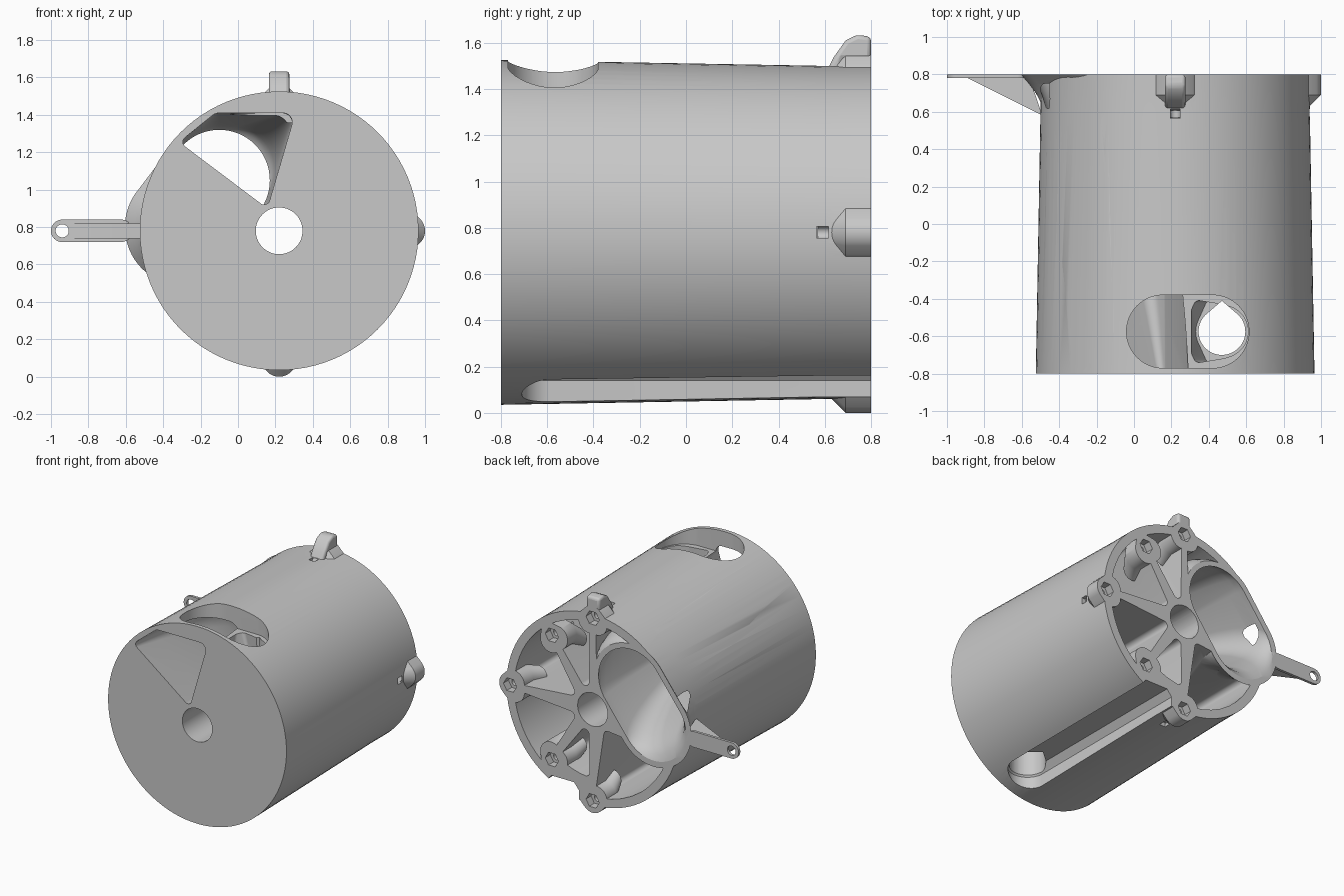
import bpy, bmesh
from math import sin, cos, pi, radians

if "Cube" in bpy.data.objects:
    bpy.data.objects.remove(bpy.data.objects["Cube"])

grey = bpy.data.materials.new("plain grey")
grey.use_nodes = True
grey.diffuse_color = (0.58, 0.58, 0.58, 1)
grey.node_tree.nodes["Principled BSDF"].inputs["Base Color"].default_value = (0.58, 0.58, 0.58, 1)

CX, CZ = 0.22, 0.78          # axis of the drum
BACK, FRONT = 0.8, -0.8


def hull(circles, grow=0.0, n=64):
    """Outline around a set of circles, one point per normal direction."""
    pts = []
    for i in range(n):
        c, s = cos(2 * pi * i / n), sin(2 * pi * i / n)
        u, v, r = max(circles, key=lambda k: k[0] * c + k[1] * s + k[2])
        pts.append((u + (r + grow) * c, v + (r + grow) * s))
    return pts


def mix(a, b, w):
    return [(p[0] * (1 - w) + q[0] * w, p[1] * (1 - w) + q[1] * w) for p, q in zip(a, b)]


def loft(name, sections, axis="y"):
    """Solid through (height, outline) sections along an axis."""
    place = {"x": lambda u, v, h: (h, u, v),
             "y": lambda u, v, h: (u, h, v),
             "z": lambda u, v, h: (u, v, h)}[axis]
    bm = bmesh.new()
    rings = [[bm.verts.new(place(u, v, h)) for u, v in pts] for h, pts in sections]
    n = len(rings[0])
    for a, b in zip(rings, rings[1:]):
        for i in range(n):
            j = (i + 1) % n
            bm.faces.new((a[i], a[j], b[j], b[i]))
    bm.faces.new(rings[0])
    bm.faces.new(rings[-1])
    bmesh.ops.recalc_face_normals(bm, faces=bm.faces)
    mesh = bpy.data.meshes.new(name)
    bm.to_mesh(mesh)
    bm.free()
    mesh.materials.append(grey)
    ob = bpy.data.objects.new(name, mesh)
    bpy.context.collection.objects.link(ob)
    return ob


def straight(name, circles, h0, h1, axis="y", n=64):
    pts = hull(circles, n=n)
    return loft(name, [(h0, pts), (h1, pts)], axis)


def combine(target, tool, operation):
    """Apply a boolean and remove the tool."""
    mod = target.modifiers.new("cut", "BOOLEAN")
    mod.operation, mod.solver, mod.object = operation, "EXACT", tool
    bpy.context.view_layer.objects.active = target
    bpy.ops.object.modifier_apply(modifier=mod.name)
    bpy.data.objects.remove(tool)


def polar(angle, r, side=0.0):
    c, s = cos(radians(angle)), sin(radians(angle))
    return CX + r * c - side * s, CZ + r * s + side * c


def drum(name):
    return loft(name, [(FRONT, hull([(CX, CZ, 0.745)], n=96)),
                       (0.6, hull([(CX, CZ, 0.72)], n=96)),
                       (BACK, hull([(CX, CZ, 0.72)], n=96))])


# Drum with wedge-shaped pockets open at the back
body = drum("drum_body")
for a0, a1, r_out in [(0, 54, 0.655), (54, 90, 0.655), (-54, 0, 0.655),
                      (-90, -54, 0.52), (-165, -90, 0.655), (90, 130, 0.655)]:
    corner, gap, ro = 0.035, 0.06, r_out - 0.035
    half, edge = radians(a1 - a0) / 2, 180 / pi * gap / ro
    circles = [(*polar((a0 + a1) / 2, max(0.21, gap / sin(half))), corner)]
    for k in range(9):
        circles.append((*polar(a0 + edge + (a1 - a0 - 2 * edge) * k / 8, ro), corner))
    combine(body, straight("pocket_cutter", circles, -0.35, 0.85), "DIFFERENCE")

# Funnel from the oval back mouth to the three-cornered front opening
oval = [(-0.1, 1.05, 0.27), (-0.29, 0.80, 0.27)]
corners = [(-0.265, 1.255, 0.03), (-0.1, 1.35, 0.06), (0.24, 1.36, 0.05), (0.14, 0.95, 0.03)]


def funnel(name, wall, y_end, steps=10):
    secs = [(BACK + y_end, hull(oval, wall))]
    for k in range(steps + 1):
        t = (k / steps) ** 2
        w = t ** 0.5
        secs.append((BACK - 1.6 * t, mix(hull(oval, wall), hull(corners, wall), w)))
    if y_end:
        secs.append((FRONT - y_end, hull(corners, wall)))
    else:
        secs.pop(0)
    return loft(name, secs)


shell = funnel("funnel_shell", 0.04, 0.0)
combine(shell, drum("drum_limit"), "INTERSECT")
combine(body, shell, "UNION")

# Flared lip around the oval mouth
lip = [(0.58, -0.08), (0.65, -0.062), (0.7, -0.035), (0.75, 0.002), (BACK, 0.045)]
combine(body, loft("mouth_lip", [(y, hull(oval, g)) for y, g in lip]), "UNION")

# Nut bosses around the back rim
bosses = [(90, 0.69), (54, 0.58), (0, 0.69), (-54, 0.58), (-90, 0.69)]
for angle, r in bosses:
    def boss_outline(shift, size):
        return hull([(*polar(angle, r + shift), size),
                     (*polar(angle, r - 0.03 + shift, 0.03), size),
                     (*polar(angle, r - 0.03 + shift, -0.03), size)])
    outline = boss_outline(0, 0.09)
    combine(body, loft("nut_boss", [(0.6, boss_outline(-0.07, 0.07)),
                                    (0.69, outline), (BACK, outline)]), "UNION")

# Through openings: funnel, centre bore
combine(body, funnel("funnel_cutter", 0.0, 0.05), "DIFFERENCE")
combine(body, straight("bore_cutter", [(CX, CZ, 0.125)], -0.9, 0.9), "DIFFERENCE")

# Hexagonal nut seats with screw holes
for angle, r in bosses:
    x, z = polar(angle, r)
    combine(body, straight("nut_cutter", [(x, z, 0.055)], 0.74, 0.85, n=6), "DIFFERENCE")
    combine(body, straight("screw_cutter", [(x, z, 0.027)], 0.57, 0.85, n=24), "DIFFERENCE")

# Small screw outlets on the outside of the drum
for angle in (90, 0, -90):
    x, z = polar(angle, 0.715)
    pts = [(x - 0.025, z - 0.025), (x + 0.025, z - 0.025), (x + 0.025, z + 0.025), (x - 0.025, z + 0.025)]
    combine(body, loft("outlet_cutter", [(0.565, pts), (0.615, pts)]), "DIFFERENCE")

# Top window, drop shaft and bottom groove
PY = -0.575
combine(body, straight("window_cutter", [(0.155, PY, 0.195), (0.42, PY, 0.195)], 1.36, 1.8, "z"), "DIFFERENCE")
deep = [(0.33, -0.71, 0.03), (0.33, -0.44, 0.03), (0.47, PY, 0.14)]
low = [(0.41, -0.71, 0.03), (0.41, -0.44, 0.03), (0.47, PY, 0.14)]
combine(body, loft("well_cutter", [(1.15, hull(low)), (1.42, hull(deep))], "z"), "DIFFERENCE")
combine(body, straight("shaft_cutter", [(0.47, PY, 0.125), (0.47, -0.415, 0.003)], -0.1, 1.5, "z"), "DIFFERENCE")
groove = [(0.47, PY, 0.135), (0.47, 1.0, 0.135)]
combine(body, loft("groove_cutter", [(-0.1, hull(groove)), (0.14, hull(groove)),
                                     (0.19, hull(groove, -0.04))], "z"), "DIFFERENCE")

# Side arm: eyelet plate with a tapered rib
arm = straight("side_arm", [(-0.94, CZ, 0.06), (-0.625, CZ, 0.06)], 0.78, BACK)
rib = [(-0.565, BACK), (-0.9, BACK), (-0.9, 0.785), (-0.49, 0.58)]
combine(arm, loft("arm_rib", [(CZ - 0.04, rib), (CZ + 0.04, rib)], "z"), "UNION")
combine(arm, straight("eyelet_cutter", [(-0.94, CZ, 0.035)], 0.7, 0.9), "DIFFERENCE")

# Top lug
profile = [(0.6, 1.46), (0.64, 1.54), (0.69, 1.61), (0.74, 1.635), (BACK, 1.625),
           (BACK, 1.53), (0.68, 1.53), (0.66, 1.46)]
lug = loft("top_lug", [(CX - 0.055, profile), (CX + 0.055, profile)], "x")
bevel = lug.modifiers.new("soft edges", "BEVEL")
bevel.width, bevel.segments = 0.018, 3

# Smooth curved faces, keep edges crisp
for ob in (body, arm, lug):
    bpy.ops.object.select_all(action="DESELECT")
    ob.select_set(True)
    bpy.context.view_layer.objects.active = ob
    bpy.ops.object.shade_smooth_by_angle(angle=radians(30))
